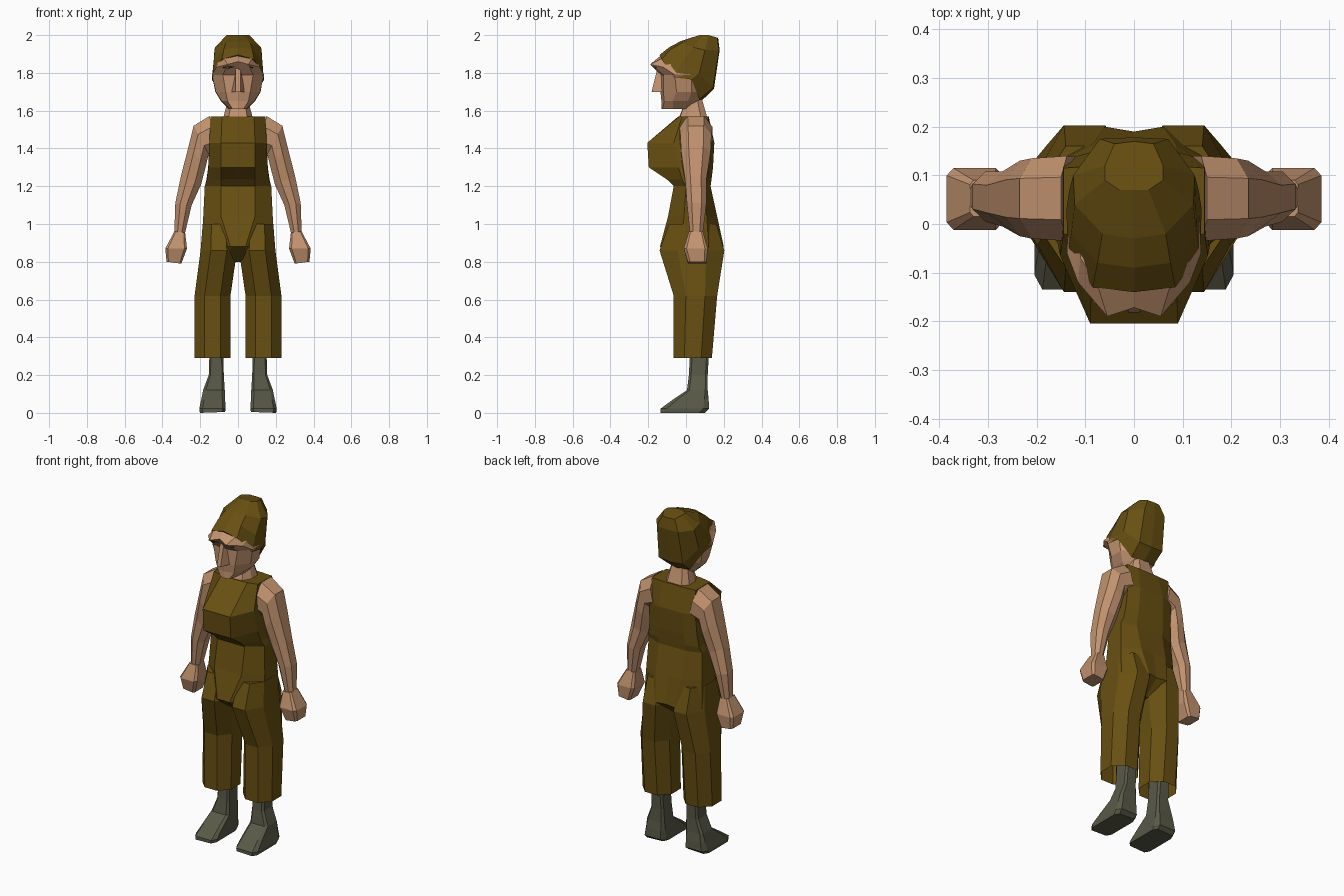
import bpy, bmesh


def material(name, rgb):
    m = bpy.data.materials.new(name)
    m.diffuse_color = (*rgb, 1)
    return m


BROWN = material("olive brown cloth", (0.14, 0.08, 0.006))
SKIN = material("skin", (0.54, 0.29, 0.16))
BOOT = material("dark grey green leather", (0.10, 0.10, 0.065))


def loft(name, rings, mat, caps=(True, True)):
    """Skin a stack of equal-length point rings."""
    bm = bmesh.new()
    vs = [[bm.verts.new(p) for p in r] for r in rings]
    n = len(vs[0])
    for a, b in zip(vs, vs[1:]):
        for i in range(n):
            j = (i + 1) % n
            bm.faces.new((a[i], a[j], b[j], b[i]))
    if caps[0]:
        bm.faces.new(vs[0])
    if caps[1]:
        bm.faces.new(vs[-1])
    bmesh.ops.recalc_face_normals(bm, faces=bm.faces)
    me = bpy.data.meshes.new(name)
    bm.to_mesh(me)
    bm.free()
    me.materials.append(mat)
    ob = bpy.data.objects.new(name, me)
    bpy.context.collection.objects.link(ob)
    return ob


def mirrored(half):
    """Close a half ring (front centre to back centre) across x = 0."""
    return half + [(-x, y, z) for x, y, z in reversed(half) if x > 0]


def level(z, *half):
    return mirrored([(x, y, z) for x, y in half])


def limb(name, rings, mat, cx, cy, caps=(True, True)):
    """Left and right tubes; ring = inner x, outer x, front y, back y, inner z, outer z."""
    for side, s in (("right", -1), ("left", 1)):
        out = []
        for xi, xo, yf, yb, zi, zo in rings:
            uv = [(0, cy), (cx, 0), (1 - cx, 0), (1, cy),
                  (1, 1 - cy), (1 - cx, 1), (cx, 1), (0, 1 - cy)]
            out.append([(s * (xi + u * (xo - xi)), yf + v * (yb - yf), zi + u * (zo - zi))
                        for u, v in uv])
        loft(f"{side}_{name}", out, mat, caps)


# torso with protruding chest panel and wide hips
loft("torso", [
    level(1.57, (0, -.04), (.085, -.035), (.145, -.02), (.145, .115), (.07, .12), (0, .12)),
    level(1.43, (0, -.205), (.09, -.205), (.152, -.065), (.152, .13), (.08, .15), (0, .15)),
    level(1.30, (0, -.197), (.09, -.197), (.157, -.04), (.158, .12), (.085, .143), (0, .143)),
    level(1.235, (0, -.10), (.09, -.10), (.165, -.02), (.167, .115), (.09, .135), (0, .135)),
    level(1.20, (0, -.065), (.09, -.065), (.176, 0), (.176, .10), (.09, .13), (0, .13)),
    level(1.04, (0, -.095), (.09, -.095), (.184, -.01), (.184, .11), (.085, .165), (0, .165)),
    level(.88, (0, -.135), (.04, -.138), (.19, -.03), (.19, .12), (.06, .2), (0, .19)),
    level(.80, (0, -.03), (.04, -.04), (.15, -.02), (.15, .11), (.05, .11), (0, .10)),
], BROWN)

# baggy trouser legs, open at the hem
limb("trouser_leg", [
    (.02, .187, -.09, .16, 1.0, 1.0),
    (.005, .198, -.14, .203, .86, .86),
    (.04, .23, -.065, .165, .62, .62),
    (.04, .23, -.065, .137, .29, .29),
], BROWN, .28, .28, (True, False))

# boots
limb("boot", [
    (.08, .15, .02, .12, .42, .42),
    (.078, .152, .02, .12, .29, .29),
    (.075, .155, .015, .115, .20, .20),
    (.07, .185, .005, .115, .12, .12),
    (.068, .195, -.07, .12, .07, .07),
    (.066, .205, -.135, .122, .022, .022),
    (.068, .202, -.135, .10, 0.005, 0.0),
], BOOT, .12, .12)

# bare arms
limb("arm", [
    (.11, .15, -.035, .14, 1.38, 1.572),
    (.155, .235, -.03, .135, 1.37, 1.52),
    (.172, .262, -.025, .13, 1.30, 1.41),
    (.195, .303, -.005, .108, 1.21, 1.25),
    (.245, .332, .005, .108, 1.10, 1.11),
    (.28, .337, .02, .09, .955, .96),
], SKIN, .3, .25)

# fists
limb("hand", [
    (.28, .337, .015, .09, .955, .96),
    (.27, .385, -.012, .115, .87, .87),
    (.30, .378, .01, .108, .79, .80),
], SKIN, .12, .12)

# neck
loft("neck", [
    level(1.555, (0, -.04), (.05, -.035), (.08, .02), (.08, .08), (.05, .115), (0, .115)),
    level(1.66, (0, 0), (.035, .0), (.052, .03), (.052, .06), (.035, .085), (0, .085)),
], SKIN)

# head with overhanging brow
loft("head", [
    level(1.61, (0, -.13), (.03, -.125), (.045, -.07), (.05, 0), (.035, .05), (0, .05)),
    level(1.65, (0, -.13), (.055, -.115), (.085, -.07), (.09, .01), (.05, .065), (0, .07)),
    level(1.70, (0, -.135), (.065, -.12), (.118, -.05), (.12, .03), (.07, .09), (0, .10)),
    level(1.79, (0, -.135), (.08, -.12), (.138, -.06), (.134, .03), (.08, .11), (0, .12)),
    mirrored([(0, -.172, 1.86), (.055, -.19, 1.845), (.115, -.12, 1.83),
              (.12, .03, 1.83), (.08, .12, 1.84), (0, .12, 1.84)]),
    mirrored([(0, -.13, 1.895), (.075, -.125, 1.878), (.11, -.07, 1.85),
              (.11, .03, 1.85), (.08, .11, 1.86), (0, .11, 1.86)]),
], SKIN)

# nose wedge
loft("nose", [
    [(-.012, -.15, 1.83), (.012, -.15, 1.83), (.012, -.12, 1.83), (-.012, -.12, 1.83)],
    [(-.012, -.182, 1.70), (.012, -.182, 1.70), (.036, -.12, 1.70), (-.036, -.12, 1.70)],
], SKIN)

# eyebrow plates under the brow
for side, s in (("right", -1), ("left", 1)):
    brow = [(.015, -.157, 1.832), (.05, -.178, 1.838), (.085, -.155, 1.828), (.05, -.158, 1.822)]
    loft(f"{side}_eyebrow", [[(s * x, y - d, z) for x, y, z in brow] for d in (0, .006)], BROWN)

# hair cap, sloping up to the back
loft("hair", [
    mirrored([(0, -.14, 1.895), (.085, -.13, 1.872), (.136, -.06, 1.775),
              (.139, .03, 1.765), (.075, .07, 1.66), (0, .08, 1.65)]),
    mirrored([(0, -.09, 1.935), (.075, -.08, 1.925), (.129, -.02, 1.86),
              (.133, .07, 1.80), (.08, .143, 1.72), (0, .148, 1.715)]),
    mirrored([(0, -.03, 1.967), (.065, -.02, 1.96), (.122, .04, 1.935),
              (.125, .10, 1.92), (.07, .175, 1.92), (0, .178, 1.92)]),
    mirrored([(0, .07, 2.0), (.03, .07, 2.0), (.06, .09, 2.0),
              (.06, .12, 2.0), (.04, .165, 1.987), (0, .17, 1.985)]),
], BROWN)
